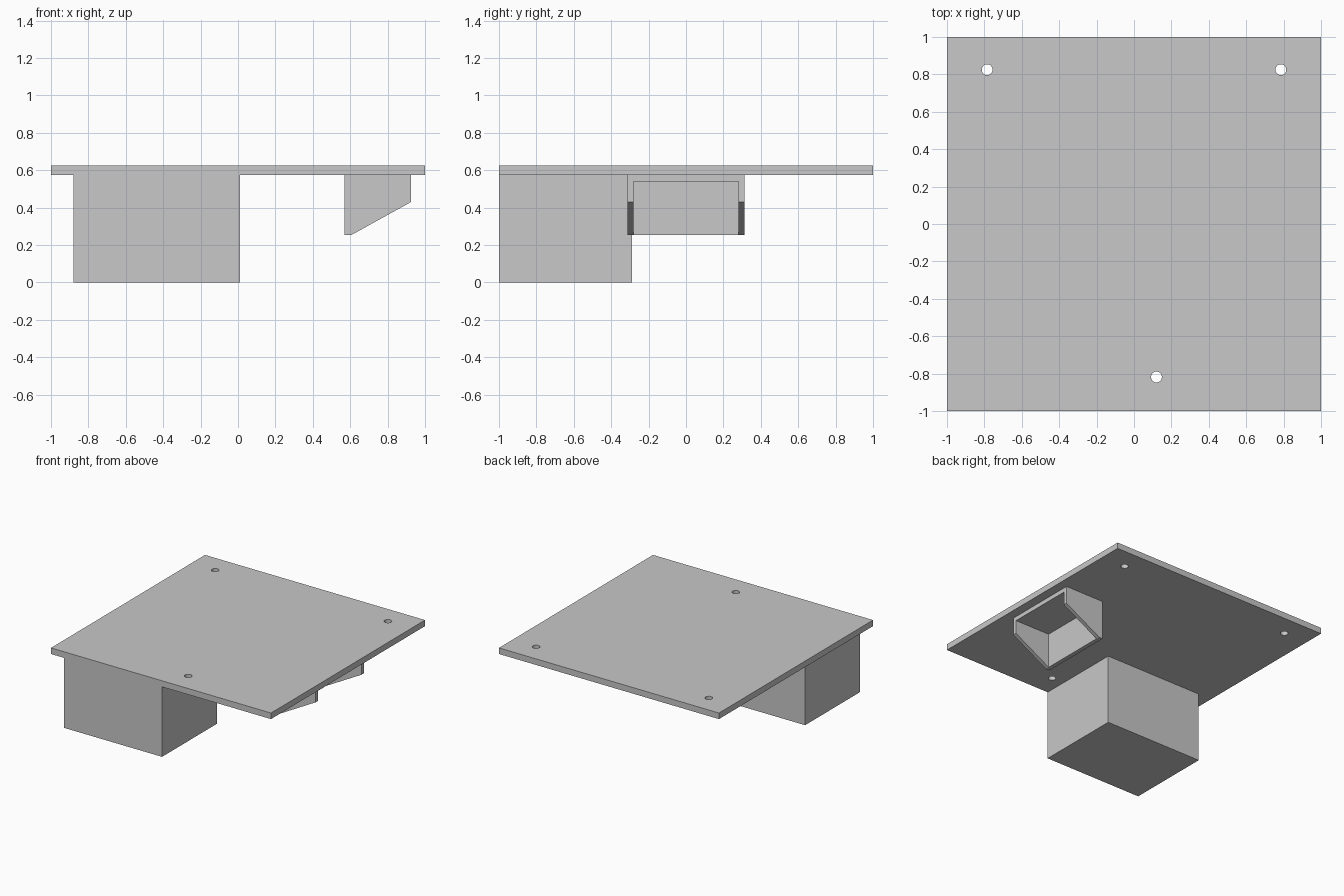
import bpy
import bmesh
from mathutils import Vector

cube = bpy.data.objects.get("Cube")
if cube:
    bpy.data.objects.remove(cube, do_unlink=True)

# Single plain grey finish
grey = bpy.data.materials.new("plain grey")
grey.use_nodes = True
colour = (0.58, 0.58, 0.58, 1)
grey.diffuse_color = colour
grey.node_tree.nodes["Principled BSDF"].inputs["Base Color"].default_value = colour


def add_object(name, bm):
    bmesh.ops.recalc_face_normals(bm, faces=bm.faces)
    mesh = bpy.data.meshes.new(name)
    bm.to_mesh(mesh)
    bm.free()
    mesh.materials.append(grey)
    obj = bpy.data.objects.new(name, mesh)
    bpy.context.collection.objects.link(obj)
    return obj


def prism(name, profile, y0, y1):
    """Extrude an (x, z) outline from y0 to y1."""
    bm = bmesh.new()
    face = bm.faces.new([bm.verts.new((x, y0, z)) for x, z in profile])
    ext = bmesh.ops.extrude_face_region(bm, geom=[face])
    moved = [v for v in ext["geom"] if isinstance(v, bmesh.types.BMVert)]
    bmesh.ops.translate(bm, verts=moved, vec=Vector((0, y1 - y0, 0)))
    return add_object(name, bm)


def box(name, x0, x1, y0, y1, z0, z1):
    return prism(name, [(x0, z0), (x1, z0), (x1, z1), (x0, z1)], y0, y1)


def cut(target, cutter):
    mod = target.modifiers.new("cut", "BOOLEAN")
    mod.operation = "DIFFERENCE"
    mod.solver = "EXACT"
    mod.object = cutter
    bpy.context.view_layer.update()
    result = bpy.data.meshes.new_from_object(
        target.evaluated_get(bpy.context.evaluated_depsgraph_get()))
    target.modifiers.clear()
    target.data = result
    bpy.data.objects.remove(cutter, do_unlink=True)


# Mounting plate with three round screw holes
UNDERSIDE = 0.575
plate = box("mounting_plate", -1, 1, -1, 1, UNDERSIDE, 0.625)
for x, y in [(-0.785, 0.825), (0.785, 0.825), (0.12, -0.818)]:
    bm = bmesh.new()
    bmesh.ops.create_cone(bm, cap_ends=True, segments=32, radius1=0.029,
                          radius2=0.029, depth=0.3)
    bmesh.ops.translate(bm, verts=bm.verts, vec=Vector((x, y, 0.6)))
    cutter = add_object("hole_cutter", bm)
    cutter.hide_render = True
    cut(plate, cutter)

# Solid block under the front edge
box("hanging_block", -0.88, 0.01, -1, -0.29, 0, UNDERSIDE)

# Hood: sloped outline, hollowed from the open side between its cheeks
BACK, INNER, TIP = 0.57, 0.605, 0.925
hood = prism("hood", [(BACK, 0.253), (INNER, 0.253), (TIP, 0.43),
                      (TIP, UNDERSIDE), (BACK, UNDERSIDE)], -0.312, 0.312)
pocket = box("pocket_cutter", INNER, 1.2, -0.28, 0.28, 0.1, 0.54)
pocket.hide_render = True
cut(hood, pocket)
